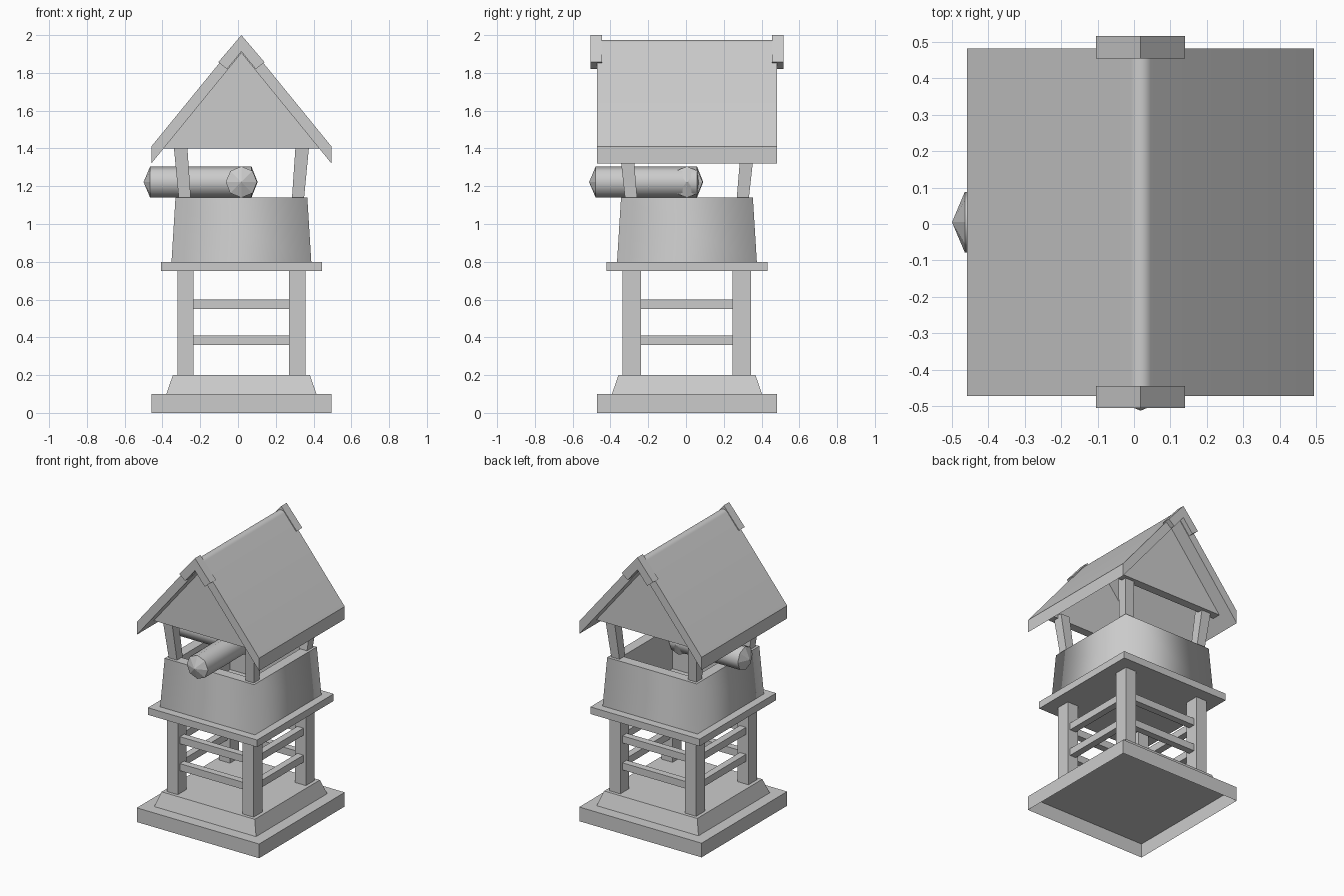
import bpy, bmesh, math
from mathutils import Matrix, Vector

cube = bpy.data.objects.get("Cube")
if cube:
    bpy.data.objects.remove(cube, do_unlink=True)

CX, CY = 0.018, 0.005      # centre of the square plan

stone = bpy.data.materials.new("plain grey")
stone.use_nodes = True
grey = (0.6, 0.6, 0.6, 1)
stone.diffuse_color = grey
stone.node_tree.nodes["Principled BSDF"].inputs["Base Color"].default_value = grey


def finish(name, bm):
    mesh = bpy.data.meshes.new(name)
    bmesh.ops.recalc_face_normals(bm, faces=bm.faces)
    bm.to_mesh(mesh)
    bm.free()
    mesh.materials.append(stone)
    obj = bpy.data.objects.new(name, mesh)
    obj.location = (CX, CY, 0)
    bpy.context.collection.objects.link(obj)
    return obj


def add_block(bm, z0, z1, half0, half1=None, c0=(0, 0), c1=None):
    """Block whose bottom and top rectangles may differ in size and centre."""
    half1, c1 = half1 or half0, c1 or c0
    verts = bmesh.ops.create_cube(bm, size=2)["verts"]
    for v in verts:
        top = v.co.z > 0
        h, c = (half1, c1) if top else (half0, c0)
        v.co = (c[0] + v.co.x * h[0], c[1] + v.co.y * h[1], z1 if top else z0)


def block(name, z0, z1, half0, half1=None, c0=(0, 0), c1=None):
    bm = bmesh.new()
    add_block(bm, z0, z1, half0, half1, c0, c1)
    return finish(name, bm)


def extrude_profile(name, points, y0, y1):
    """Closed x-z outline swept along y."""
    bm = bmesh.new()
    face = bm.faces.new([bm.verts.new((x, y0, z)) for x, z in points])
    ext = bmesh.ops.extrude_face_region(bm, geom=[face])["geom"]
    moved = [g for g in ext if isinstance(g, bmesh.types.BMVert)]
    bmesh.ops.translate(bm, verts=moved, vec=(0, y1 - y0, 0))
    return finish(name, bm)


def mirrored(half):
    """Complete a right-hand list of points with its left-hand copy."""
    return half + [(-x, z) for x, z in reversed(half) if x > 0]


CORNERS = [("front_right", -1, -1), ("front_left", 1, -1),
           ("back_left", 1, 1), ("back_right", -1, 1)]

# Plinth: open underneath, with a sloped step on top
bm = bmesh.new()
add_block(bm, 0, 0.1, (0.477, 0.477))
bm.normal_update()
bmesh.ops.delete(bm, geom=[f for f in bm.faces if f.normal.z < -0.5], context='FACES_ONLY')
finish("plinth", bm)
block("plinth_step", 0.1, 0.2, (0.397, 0.397), (0.363, 0.363))

# Lower legs and the rails between them
for label, sx, sy in CORNERS:
    block("leg_" + label, 0.2, 0.75, (0.043, 0.049), c0=(sx * 0.296, sy * 0.291))
for level, z in (("lower", 0.36), ("upper", 0.55)):
    for label, s in (("front", -1), ("back", 1)):
        block(f"{level}_rail_{label}", z, z + 0.05, (0.26, 0.024), c0=(0, s * 0.292))
    for label, s in (("right", -1), ("left", 1)):
        block(f"{level}_rail_{label}", z, z + 0.05, (0.024, 0.25), c0=(s * 0.296, 0))

# Platform
block("platform", 0.75, 0.8, (0.426, 0.426))

# Hollow tapered tub with softly shaded outer walls
bm = bmesh.new()
add_block(bm, 0.8, 1.14, (0.37, 0.37), (0.349, 0.349))
bm.normal_update()
for f in bm.faces:
    f.smooth = abs(f.normal.z) < 0.5
top = [f for f in bm.faces if f.normal.z > 0.5]
bmesh.ops.inset_individual(bm, faces=top, thickness=0.1)
floor = bmesh.ops.extrude_discrete_faces(bm, faces=top)["faces"]
bmesh.ops.translate(bm, verts=floor[0].verts, vec=(0, 0, -0.3))
finish("tub", bm)

# Splayed posts carrying the roof
for label, sx, sy in CORNERS:
    block("roof_post_" + label, 1.14, 1.42, (0.032, 0.032), (0.036, 0.036),
          (sx * 0.3, sy * 0.296), (sx * 0.323, sy * 0.323))

# Roof shell with a rounded ridge
SLOPE, EAVE, APEX = 1.226, 0.477, 1.905
THICK = 0.09
pitch = math.atan(SLOPE)
radius = 0.036
centre_z = APEX + THICK - radius / math.cos(pitch)
arc = [(radius * math.sin(a), centre_z + radius * math.cos(a))
       for a in (pitch * i / 4 for i in range(5))]
eave_z = APEX - SLOPE * EAVE
outer = mirrored([(EAVE, eave_z), (EAVE, eave_z + THICK)] + arc[:0:-1] + [(0, arc[0][1])])
roof = extrude_profile("roof", outer + [(0, APEX)], -EAVE, EAVE)
roof.data.shade_smooth()
roof.data.set_sharp_from_angle(angle=math.radians(30))

# Gable walls and chevron ridge caps at both ends
gable = mirrored([(0.412, 1.4), (0, APEX)])
cap = mirrored([(0.076, 1.82), (0.122, 1.857), (0, 2.0)]) + [(0, 1.913)]
for label, s in (("front", -1), ("back", 1)):
    extrude_profile("gable_" + label, gable, s * 0.32, s * 0.38)
    extrude_profile("ridge_cap_" + label, cap, s * 0.45, s * 0.511)


# Eight-sided spouts with blunt pointed ends
def spout(name, direction):
    bm = bmesh.new()
    rings = []
    for along in (-0.053, 0.483):
        rings.append([bm.verts.new((0.083 * math.cos(i * math.pi / 4),
                                    0.083 * math.sin(i * math.pi / 4), along))
                      for i in range(8)])
    tips = [bm.verts.new((0, 0, -0.086)), bm.verts.new((0, 0, 0.518))]
    for i in range(8):
        j = (i + 1) % 8
        side = bm.faces.new((rings[0][i], rings[0][j], rings[1][j], rings[1][i]))
        side.smooth = True
        for ring, tip in zip(rings, tips):
            bm.faces.new((ring[i], ring[j], tip))
    turn = Vector((0, 0, 1)).rotation_difference(Vector(direction)).to_matrix().to_4x4()
    bm.transform(Matrix.Translation((0, 0, 1.222)) @ turn)
    finish(name, bm)


spout("front_spout", (0, -1, 0))
spout("right_spout", (-1, 0, 0))
